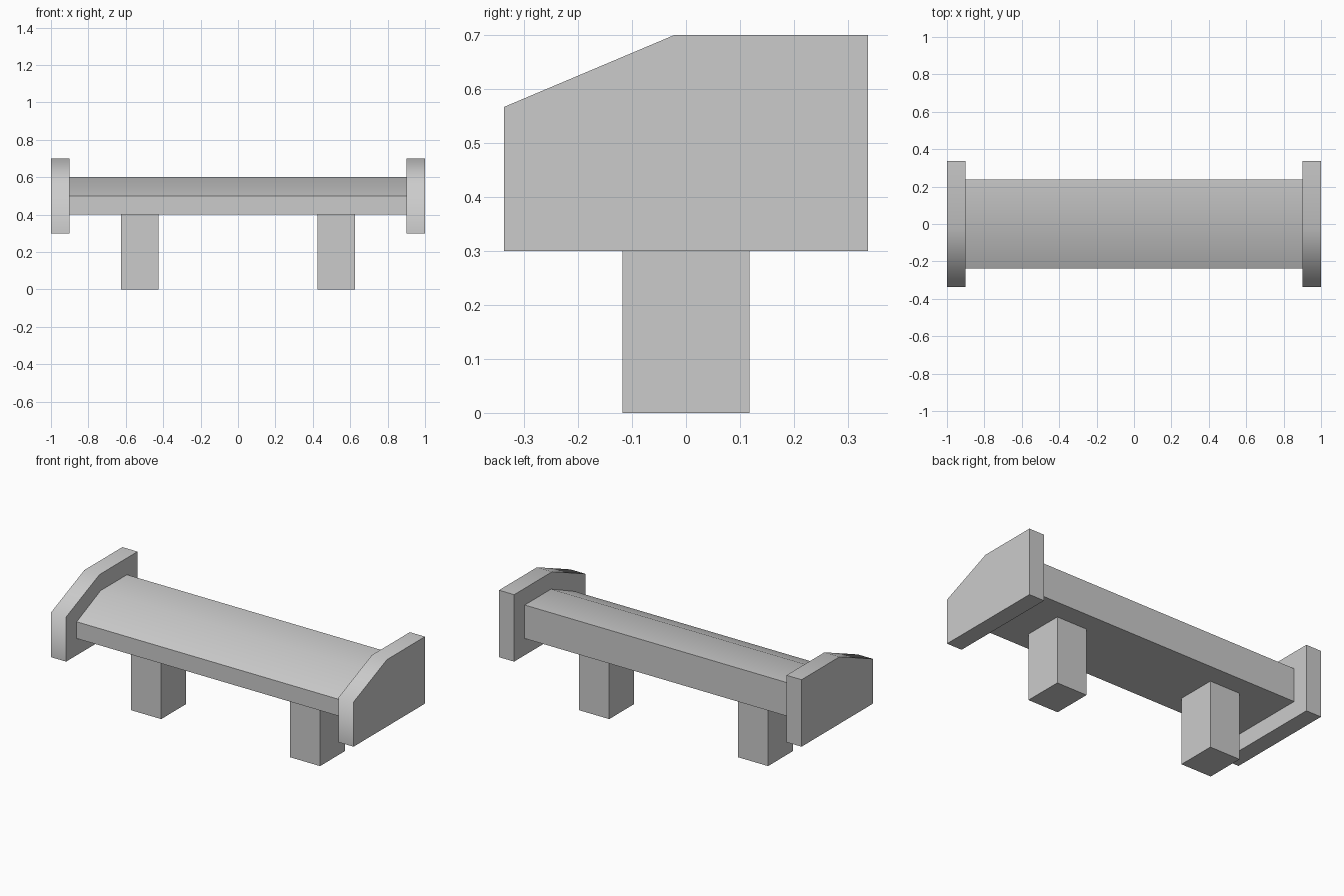
import bpy, bmesh, math

if "Cube" in bpy.data.objects:
    bpy.data.objects.remove(bpy.data.objects["Cube"])


def extrude_profile(name, profile, x0, x1, smooth_angle=None):
    """Extrude a (y, z) outline along x from x0 to x1."""
    bm = bmesh.new()
    face = bm.faces.new([bm.verts.new((x0, y, z)) for y, z in profile])
    grown = bmesh.ops.extrude_face_region(bm, geom=[face])["geom"]
    # keep the starting cap so the solid is closed
    moved = [v for v in grown if isinstance(v, bmesh.types.BMVert)]
    bmesh.ops.translate(bm, verts=moved, vec=(x1 - x0, 0, 0))
    bmesh.ops.recalc_face_normals(bm, faces=bm.faces)
    mesh = bpy.data.meshes.new(name)
    bm.to_mesh(mesh)
    bm.free()
    obj = bpy.data.objects.new(name, mesh)
    bpy.context.collection.objects.link(obj)
    if smooth_angle:
        bpy.ops.object.select_all(action="DESELECT")
        obj.select_set(True)
        bpy.context.view_layer.objects.active = obj
        bpy.ops.object.shade_smooth_by_angle(angle=math.radians(smooth_angle))
    return obj


# Outlines in (y, z)
wing = [(-0.237, 0.4), (0.237, 0.4), (0.237, 0.6), (-0.012, 0.6), (-0.237, 0.5)]
plate = [(-0.337, 0.3), (0.337, 0.3), (0.337, 0.7), (-0.022, 0.7), (-0.337, 0.567)]
post = [(-0.118, 0.0), (0.118, 0.0), (0.118, 0.4), (-0.118, 0.4)]

# Wing blade: soft crease on top, sharp front edge
extrude_profile("wing_blade", wing, -0.9, 0.9, 30)

# End plates (nose rounded by shading) and support posts on both sides
for side, s in (("left", -1), ("right", 1)):
    extrude_profile(f"{side}_end_plate", plate, s * 0.9, s * 1.0, 75)
    extrude_profile(f"{side}_support_post", post, s * 0.425, s * 0.625)
